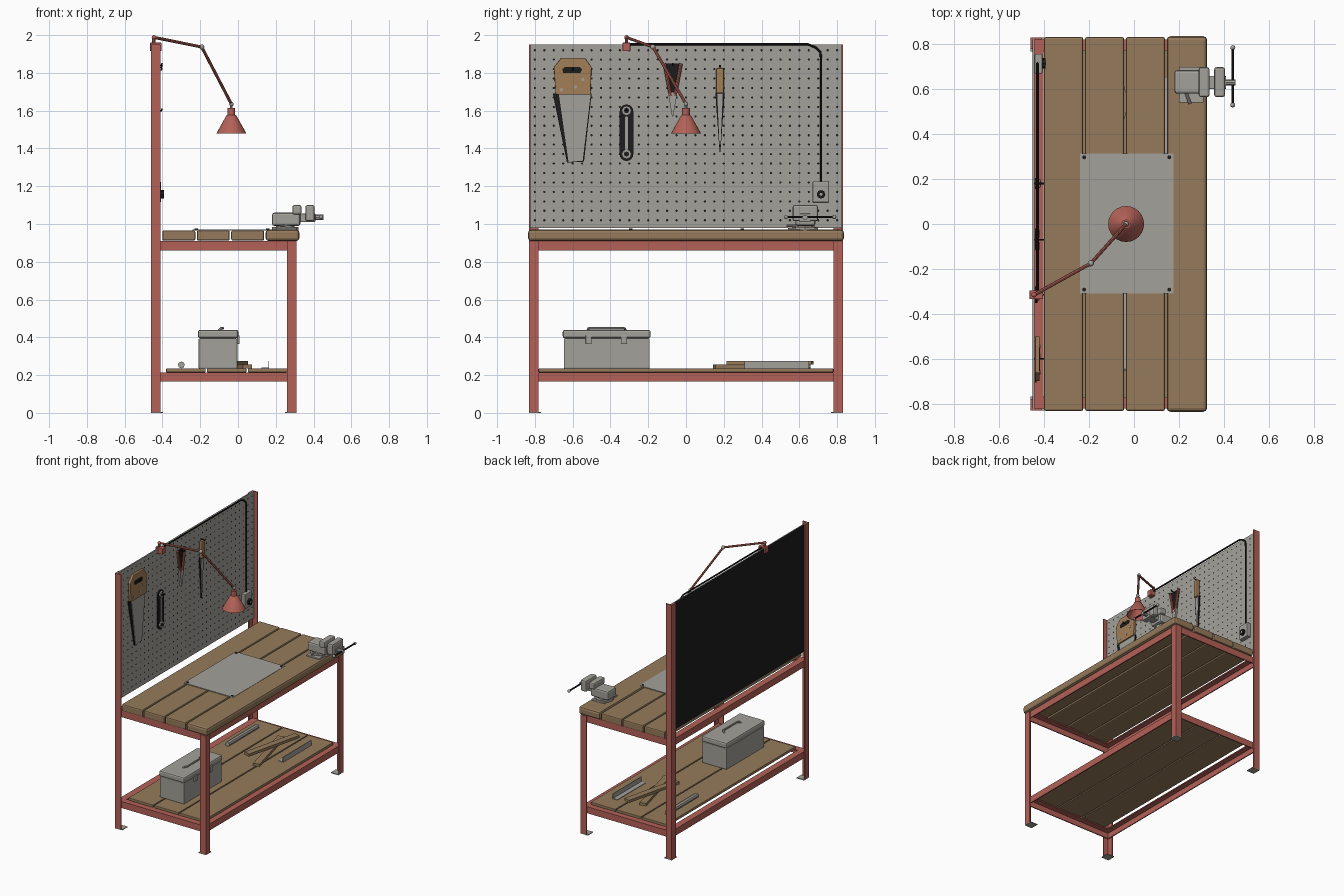
import bpy, bmesh, math
from mathutils import Matrix, Vector

cube = bpy.data.objects.get("Cube")
if cube:
    bpy.data.objects.remove(cube)


def material(name, r, g, b):
    m = bpy.data.materials.new(name)
    m.use_nodes = True
    m.diffuse_color = (r, g, b, 1)
    m.node_tree.nodes["Principled BSDF"].inputs["Base Color"].default_value = (r, g, b, 1)
    return m


RED = material("red paint", .45, .12, .095)
WOOD = material("brown wood", .30, .195, .105)
HANDLE = material("handle wood", .36, .21, .095)
GREY = material("warm grey metal", .37, .355, .32)
BLACK = material("black", .012, .012, .012)


def add(name, mesh, mat, bevel=0, smooth=False):
    mesh.materials.clear()
    mesh.materials.append(mat)
    ob = bpy.data.objects.new(name, mesh)
    bpy.context.collection.objects.link(ob)
    if bevel:
        mod = ob.modifiers.new("Bevel", "BEVEL")
        mod.width, mod.segments = bevel, 2
    if smooth:
        bpy.ops.object.select_all(action="DESELECT")
        ob.select_set(True)
        bpy.context.view_layer.objects.active = ob
        bpy.ops.object.shade_smooth_by_angle(angle=math.radians(40))
    return ob


def finish(name, bm, mat, bevel=0, smooth=False):
    bmesh.ops.recalc_face_normals(bm, faces=bm.faces)
    mesh = bpy.data.meshes.new(name)
    bm.to_mesh(mesh)
    bm.free()
    return add(name, mesh, mat, bevel, smooth)


def prism(name, points, axis, start, end, mat, bevel=0):
    """Extrude a flat outline along an axis; outline axes keep x, y, z order."""
    k = "xyz".index(axis)
    bm = bmesh.new()

    def vert(p, depth):
        co = list(p)
        co.insert(k, depth)
        return bm.verts.new(co)
    face = bm.faces.new([vert(p, start) for p in points])
    out = bmesh.ops.extrude_face_region(bm, geom=[face])
    move = Vector((0, 0, 0))
    move[k] = end - start
    bmesh.ops.translate(bm, vec=move, verts=[v for v in out["geom"] if isinstance(v, bmesh.types.BMVert)])
    return finish(name, bm, mat, bevel)


def box(name, xs, ys, zs, mat, bevel=0):
    outline = [(x, y) for x, y in zip((xs[0], xs[1], xs[1], xs[0]), (ys[0], ys[0], ys[1], ys[1]))]
    return prism(name, outline, "z", zs[0], zs[1], mat, bevel)


def angle(name, u, v, su, sv, axis, start, end, mat, width=.05, t=.008):
    """Angle iron with its outer corner at u, v and flanges toward su, sv."""
    shape = [(0, 0), (width, 0), (width, t), (t, t), (t, width), (0, width)]
    return prism(name, [(u + su * a, v + sv * b) for a, b in shape], axis, start, end, mat)


def tube(name, points, radius, mat):
    curve = bpy.data.curves.new(name, "CURVE")
    curve.dimensions = "3D"
    curve.bevel_depth, curve.bevel_resolution, curve.use_fill_caps = radius, 2, True
    spline = curve.splines.new("POLY")
    spline.points.add(len(points) - 1)
    for sp, p in zip(spline.points, points):
        sp.co = (*p, 1)
    temp = bpy.data.objects.new(name, curve)
    bpy.context.collection.objects.link(temp)
    bpy.context.view_layer.update()
    mesh = bpy.data.meshes.new_from_object(temp.evaluated_get(bpy.context.evaluated_depsgraph_get()))
    bpy.data.objects.remove(temp)
    return add(name, mesh, mat, 0, True)


def ball(name, loc, radius, mat):
    bm = bmesh.new()
    bmesh.ops.create_uvsphere(bm, u_segments=12, v_segments=8, radius=radius, matrix=Matrix.Translation(loc))
    return finish(name, bm, mat, 0, True)


def capsule(y, z0, z1, r, n=8):
    """Outline of an upright rounded slot."""
    top = [(y + r * math.cos(math.pi * i / n), z1 + r * math.sin(math.pi * i / n)) for i in range(n + 1)]
    return top + [(2 * y - p, z0 + z1 - q) for p, q in top]


# Angle iron frame
BACK, FRONT, SIDE = -.46, .31, .83
for s, side in ((1, "left"), (-1, "right")):
    for x, sx, top, where in ((BACK, 1, 1.95, "back"), (FRONT, -1, .91, "front")):
        angle(f"{where}_{side}_leg", x, s * SIDE, sx, -s, "z", .006, top, RED)
        box(f"{where}_{side}_foot", sorted((x, x + sx * .062)), sorted((s * SIDE, s * (SIDE - .062))), (0, .006), GREY)
    for z, level in ((.91, "top"), (.215, "shelf")):
        angle(f"{level}_{side}_rail", s * (SIDE - .008), z, -s, -1, "x", BACK + .01, FRONT - .01, RED)
for z, level in ((.91, "top"), (.215, "shelf")):
    angle(f"{level}_back_rail", BACK + .008, z, 1, -1, "y", -.82, .82, RED)
    angle(f"{level}_front_rail", FRONT - .008, z, -1, -1, "y", -.82, .82, RED)

# Worktop and shelf planks
for i in range(3):
    x = -.4 + i * .182
    box(f"worktop_plank_{i + 1}", (x, x + .174), (-.832, .832), (.912, .966), WOOD, .008)
    x = -.38 + i * .216
    box(f"shelf_plank_{i + 1}", (x, x + .208), (-.78, .78), (.215, .235), WOOD, .003)
box("worktop_front_plank", (.146, .325), (-.836, .836), (.91, .97), WOOD, .016)

# Work plate with corner screws
box("work_plate", (-.24, .175), (-.31, .315), (.966, .972), GREY)
for x in (-.222, .157):
    for y in (-.292, .297):
        tube("plate_screw", [(x, y, .97), (x, y, .975)], .009, BLACK)

# Pegboard, dark backing and holes
box("pegboard", (-.45, -.442), (-.825, .825), (.98, 1.95), GREY)
box("pegboard_backing", (-.4525, -.45), (-.825, .825), (.98, 1.95), BLACK)
bm = bmesh.new()
turn = Matrix.Rotation(math.pi / 2, 4, "Y")
for i in range(33):
    for j in range(19):
        spot = Matrix.Translation((-.4413, -.8 + i * .05, 1.02 + j * .05))
        bmesh.ops.create_circle(bm, cap_ends=True, segments=6, radius=.0065, matrix=spot @ turn)
mesh = bpy.data.meshes.new("pegboard_holes")
bm.to_mesh(mesh)
bm.free()
add("pegboard_holes", mesh, BLACK)

# Hand saw
FACE = -.44
prism("saw_blade_edge", [(-.705, 1.69), (-.5, 1.69), (-.54, 1.33), (-.63, 1.325)], "x", FACE, -.434, BLACK)
prism("saw_blade", [(-.675, 1.7), (-.503, 1.7), (-.547, 1.335), (-.622, 1.328)], "x", -.436, -.43, GREY)
prism("saw_handle", [(-.69, 1.685), (-.505, 1.685), (-.5, 1.83), (-.535, 1.88), (-.66, 1.88), (-.7, 1.83)],
      "x", FACE, -.42, HANDLE, .004)
prism("saw_grip", [(-.65, 1.8), (-.56, 1.8), (-.55, 1.82), (-.565, 1.832), (-.64, 1.832), (-.655, 1.82)],
      "x", -.42, -.418, BLACK)
for y, z in ((-.66, 1.71), (-.585, 1.725), (-.545, 1.765)):
    tube("saw_rivet", [(-.43, y, z), (-.417, y, z)], .009, GREY)

# Ring spanner
prism("spanner_body", capsule(-.315, 1.37, 1.597, .036), "x", FACE, -.43, BLACK)
prism("spanner_shaft", capsule(-.315, 1.4, 1.56, .009), "x", -.43, -.424, GREY)
for z in (1.37, 1.6):
    tube("spanner_ring", [(-.43, -.315, z), (-.42, -.315, z)], .026, GREY)
    tube("spanner_socket", [(-.43, -.315, z), (-.418, -.315, z)], .014, BLACK)

# Pliers
prism("pliers_back", [(-.115, 1.85), (-.02, 1.85), (-.055, 1.66), (-.085, 1.66)], "x", FACE, -.434, BLACK)
for s in (-1, 1):
    tube("pliers_handle", [(-.43, -.07 + s * .044, 1.85), (-.43, -.07 + s * .012, 1.68)], .009, RED)
prism("pliers_jaws", [(-.095, 1.7), (-.045, 1.7), (-.068, 1.57), (-.074, 1.57)], "x", FACE, -.425, GREY)

# File with wooden handle
box("file_handle", (FACE, -.415), (.16, .2), (1.69, 1.825), HANDLE, .008)
prism("file_blade", [(.155, 1.695), (.205, 1.695), (.182, 1.38), (.178, 1.38)], "x", FACE, -.432, BLACK)
prism("file_face", [(.165, 1.695), (.195, 1.695), (.183, 1.42), (.177, 1.42)], "x", -.434, -.429, GREY)
for y, z in ((-.6, 1.815), (-.315, 1.6), (-.07, 1.84), (.18, 1.83)):
    tube("tool_peg", [(-.442, y, z), (-.405, y, z), (-.402, y, z + .012)], .004, BLACK)

# Power outlet and cable
box("outlet_box", (-.442, -.408), (.67, .757), (1.115, 1.225), GREY, .004)
tube("outlet_plug", [(-.41, .715, 1.157), (-.393, .715, 1.157)], .023, BLACK)
tube("outlet_plug_centre", [(-.4, .715, 1.157), (-.391, .715, 1.157)], .008, GREY)
tube("lamp_cable", [(-.43, -.3, 1.952), (-.43, .645, 1.952), (-.43, .685, 1.935), (-.43, .712, 1.91),
                    (-.43, .715, 1.87), (-.43, .715, 1.22)], .006, BLACK)

# Lamp with jointed arm
BASE, ELBOW, TIP = (-.445, -.315, 1.988), (-.192, -.175, 1.937), (-.035, 0, 1.635)
box("lamp_clamp", (-.465, -.405), (-.335, -.295), (1.915, 1.96), RED, .003)
tube("lamp_post", [(-.445, -.315, 1.95), BASE], .009, RED)
tube("lamp_upper_arm", [BASE, ELBOW], .008, RED)
tube("lamp_lower_arm", [ELBOW, TIP], .008, RED)
for name, spot, r in (("base", BASE, .012), ("elbow", ELBOW, .014), ("tip", TIP, .012)):
    ball(f"lamp_{name}_joint", spot, r, RED if name == "base" else GREY)
tube("lamp_neck", [TIP, (-.035, 0, 1.6)], .007, GREY)
bm = bmesh.new()
profile = [(0, 1.615), (.02, 1.615), (.02, 1.578), (.027, 1.574), (.08, 1.478), (.076, 1.478), (.024, 1.57), (0, 1.57)]
verts = [bm.verts.new((r, 0, z)) for r, z in profile]
edges = [bm.edges.new(pair) for pair in zip(verts, verts[1:])]
bmesh.ops.spin(bm, geom=verts + edges, cent=(0, 0, 0), axis=(0, 0, 1), angle=math.tau, steps=24)
bmesh.ops.remove_doubles(bm, verts=bm.verts, dist=.0005)
finish("lamp_shade", bm, RED, 0, True).location = (-.035, 0, 0)

# Bench vise
VY = .63
tube("vise_base", [(.25, VY, .966), (.25, VY, .985)], .07, GREY)
box("vise_base_lugs", (.2, .31), (.54, .7), (.966, .98), GREY, .004)
box("vise_body", (.18, .33), (.58, .685), (.99, 1.06), GREY, .012)
tube("vise_pedestal", [(.25, VY, .98), (.25, VY, 1)], .05, GREY)
for x, z in ((.288, 1.05), (.357, 1.015)):
    box("vise_jaw", (x, x + .048), (.565, .698), (z, 1.1), GREY, .01)
box("vise_slide", (.3, .41), (.6, .66), (1.01, 1.055), GREY, .005)
tube("vise_screw", [(.4, VY, 1.035), (.452, VY, 1.035)], .014, GREY)
tube("vise_handle", [(.44, .53, 1.037), (.44, .785, 1.037)], .006, BLACK)
for y in (.53, .785):
    ball("vise_handle_knob", (.44, y, 1.037), .011, GREY)
tube("vise_swivel_lever", [(.23, .59, .99), (.25, .535, .99)], .007, GREY)

# Toolbox
box("toolbox_body", (-.208, -.003), (-.647, -.193), (.235, .395), GREY, .004)
box("toolbox_lid", (-.213, .002), (-.653, -.187), (.395, .44), GREY, .012)
tube("toolbox_handle", [(-.1, -.52, .437), (-.09, -.515, .447), (-.08, -.5, .448), (-.08, -.34, .448),
                        (-.09, -.325, .447), (-.1, -.32, .437)], .007, GREY)
for y in (-.515, -.328):
    box("toolbox_latch", (-.004, .008), (y - .016, y + .016), (.365, .41), GREY, .002)

# Offcuts on the shelf
tube("steel_pipe", [(-.3, .3, .254), (-.3, .66, .254)], .018, GREY)
angle("angle_iron_offcut", .165, .235, -1, 1, "y", .31, .65, GREY, .04, .004)
for name, a, b, z in (("lower", (.05, .15), (-.07, .62), .235), ("upper", (-.08, .22), (.03, .67), .256)):
    a, b = Vector(a), Vector(b)
    w = (b - a).orthogonal().normalized() * .024
    prism(f"{name}_wood_offcut", [a + w, b + w, b - w, a - w], "z", z, z + .02, WOOD)
